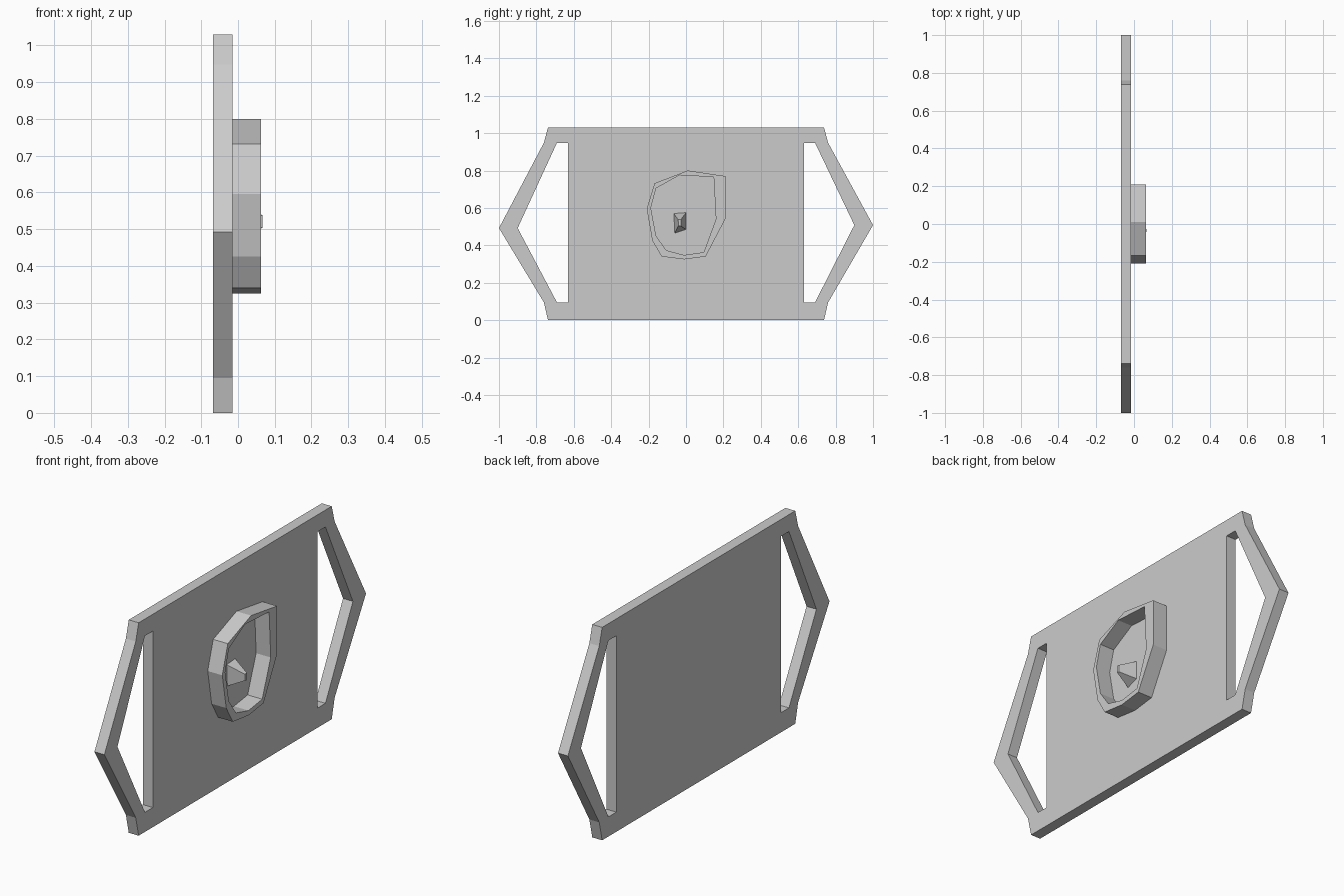
import bpy, bmesh

if "Cube" in bpy.data.objects:
    bpy.data.objects.remove(bpy.data.objects["Cube"])

PLATE_BACK, PLATE_FRONT, RIM_TOP = -0.068, -0.015, 0.063


def finish(name, bm):
    bmesh.ops.recalc_face_normals(bm, faces=bm.faces[:])
    mesh = bpy.data.meshes.new(name)
    bm.to_mesh(mesh)
    bm.free()
    ob = bpy.data.objects.new(name, mesh)
    bpy.context.collection.objects.link(ob)
    return ob


def slab(name, loops, x0, x1):
    """Extrude an outline with holes (y, z loops) from x0 to x1."""
    bm = bmesh.new()
    edges = []
    for loop in loops:
        vs = [bm.verts.new((x0, y, z)) for y, z in loop]
        edges += [bm.edges.new((vs[i - 1], vs[i])) for i in range(len(vs))]
    bmesh.ops.triangle_fill(bm, edges=edges, use_beauty=True, normal=(1, 0, 0))
    ext = bmesh.ops.extrude_face_region(bm, geom=bm.faces[:], use_keep_orig=True)
    top = [g for g in ext["geom"] if isinstance(g, bmesh.types.BMVert)]
    bmesh.ops.translate(bm, verts=top, vec=(x1 - x0, 0, 0))
    return finish(name, bm)


def side(s):
    """Pointed end of the plate and its strap slot; s = +1 or -1."""
    tip = 0.50 + 0.008 * s
    outer = [(0.738, 0.0), (0.76, 0.095), (1.0, tip), (0.76, 0.948), (0.738, 1.03)]
    slot = [(0.63, 0.095), (0.69, 0.095), (0.90, tip), (0.69, 0.948), (0.63, 0.948)]
    return [(s * y, z) for y, z in outer], [(s * y, z) for y, z in slot]


# Buckle plate with two strap slots
right, right_slot = side(1)
left, left_slot = side(-1)
slab("buckle_plate", [right + left[::-1], right_slot, left_slot], PLATE_BACK, PLATE_FRONT)

# Raised irregular rim
rim_outer = [(0.01, 0.80), (0.21, 0.77), (0.21, 0.54), (0.105, 0.34), (-0.01, 0.325),
             (-0.13, 0.34), (-0.18, 0.425), (-0.21, 0.595), (-0.168, 0.732)]
rim_inner = [(-0.035, 0.775), (0.148, 0.765), (0.16, 0.54), (0.095, 0.363), (-0.01, 0.348),
             (-0.105, 0.373), (-0.16, 0.45), (-0.188, 0.60), (-0.16, 0.705)]
slab("raised_rim", [rim_outer, rim_inner], PLATE_FRONT, RIM_TOP)

# Small tapered stud inside the rim
base = [(-0.065, 0.57), (0.0, 0.575), (0.0, 0.485), (-0.06, 0.465)]
tip = [(-0.042, 0.537), (-0.027, 0.538), (-0.027, 0.503), (-0.04, 0.505)]
bm = bmesh.new()
low = [bm.verts.new((PLATE_FRONT, y, z)) for y, z in base]
high = [bm.verts.new((0.066, y, z)) for y, z in tip]
bm.faces.new(low)
bm.faces.new(high)
for i in range(4):
    bm.faces.new((low[i - 1], low[i], high[i], high[i - 1]))
finish("stud", bm)
